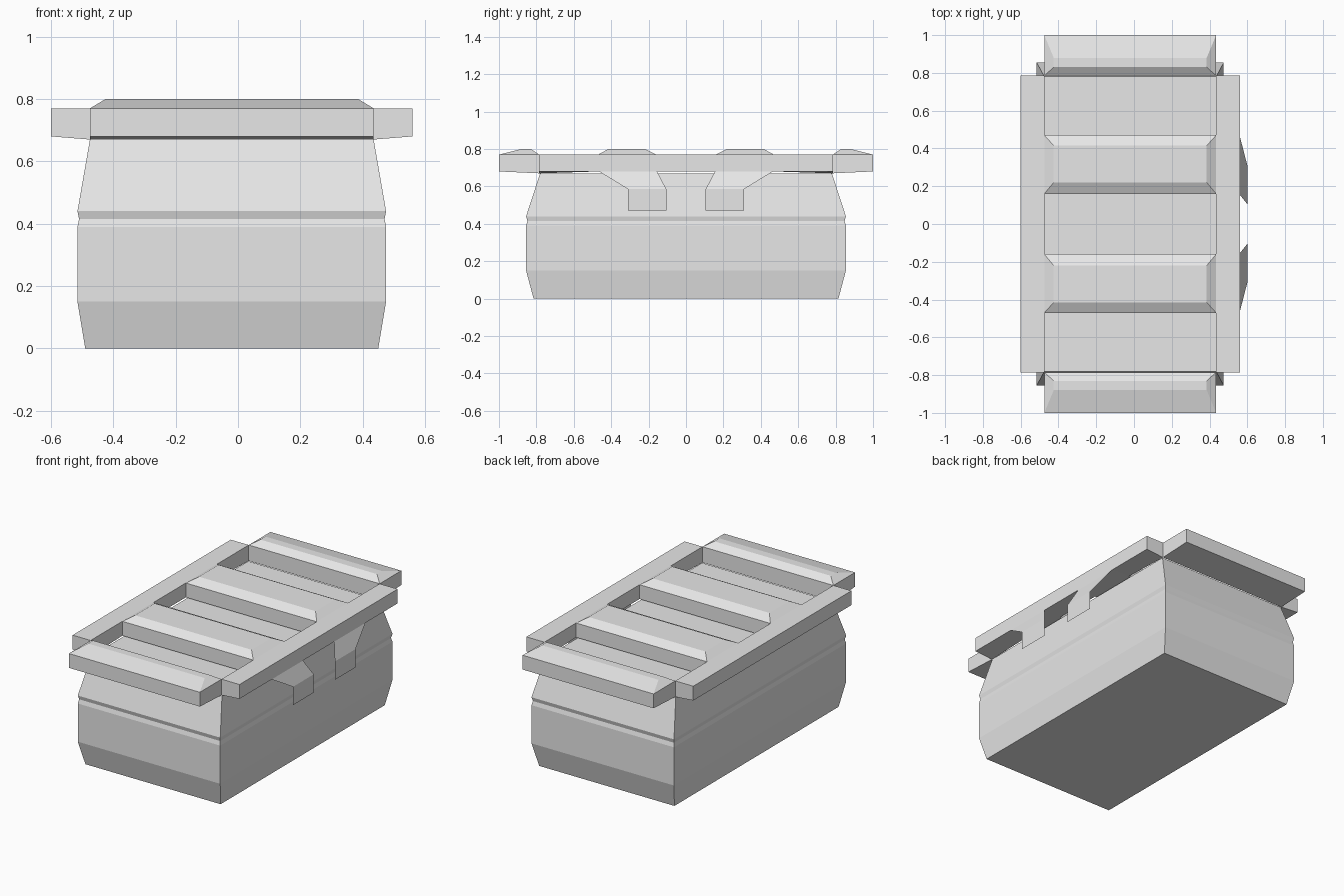
import bpy, bmesh

cube = bpy.data.objects.get("Cube")
if cube:
    bpy.data.objects.remove(cube, do_unlink=True)

grey = bpy.data.materials.new("plain grey")
grey.use_nodes = True
grey.diffuse_color = (0.8, 0.8, 0.8, 1)
grey.node_tree.nodes["Principled BSDF"].inputs["Base Color"].default_value = (0.8, 0.8, 0.8, 1)

MID = -0.02                 # the box sits slightly off centre in x
LEFT, RIGHT = MID - 0.455, MID + 0.455
UNDER, RIM, CROWN = 0.68, 0.77, 0.80
SEAT = 0.67                 # top of the box body


def finish(name, bm, closed=True):
    if closed:
        bmesh.ops.recalc_face_normals(bm, faces=bm.faces)
    mesh = bpy.data.meshes.new(name)
    bm.to_mesh(mesh)
    bm.free()
    mesh.materials.append(grey)
    obj = bpy.data.objects.new(name, mesh)
    bpy.context.collection.objects.link(obj)
    return obj


def loft(name, rings):
    """Skin matching rings of points and cap both ends."""
    bm = bmesh.new()
    loops = [[bm.verts.new(p) for p in ring] for ring in rings]
    for a, b in zip(loops, loops[1:]):
        for i in range(len(a)):
            j = (i + 1) % len(a)
            bm.faces.new((a[i], a[j], b[j], b[i]))
    bm.faces.new(loops[0][::-1])
    bm.faces.new(loops[-1])
    return finish(name, bm)


def rect(x0, x1, y0, y1, z):
    return [(x0, y0, z), (x1, y0, z), (x1, y1, z), (x0, y1, z)]


# Box body: tapered foot, straight wall, shallow groove, tapered shoulder
profile = [(0.47, 0.815, 0), (0.495, 0.855, 0.15), (0.495, 0.855, 0.39),
           (0.49, 0.848, 0.415), (0.495, 0.855, 0.44), (0.455, 0.78, SEAT)]
loft("box_body", [rect(MID - w, MID + w, -d, d, z) for w, d, z in profile])

# Lid slats and overhanging end bars, each with a chamfered crown
for side, label in ((-1, "front"), (1, "back")):
    for part, inner, outer, top_in, top_out, low in (
            ("slat", 0.16, 0.47, 0.22, 0.415, UNDER),
            ("end_bar", 0.785, 1.0, 0.83, 0.88, SEAT)):
        bottom = [(LEFT, side * inner, low), (RIGHT, side * inner, low),
                  (RIGHT, side * outer, UNDER), (LEFT, side * outer, UNDER)]
        loft(f"{label}_{part}", [
            bottom,
            rect(LEFT, RIGHT, side * inner, side * outer, RIM),
            rect(LEFT + 0.05, RIGHT - 0.05, side * top_in, side * top_out, CROWN)])

# Side rails: the inner lower edge dips to the body at each end
for name, inner, outer in (("right_rail", LEFT, -0.6), ("left_rail", RIGHT, 0.56)):
    loft(name, [[(inner, y, low), (outer, y, UNDER), (outer, y, RIM), (inner, y, RIM)]
                for y, low in ((-0.785, SEAT), (-0.47, UNDER), (0.47, UNDER), (0.785, SEAT))])

# Thin folded latch tabs on the left side
for side, label in ((-1, "front"), (1, "back")):
    bm = bmesh.new()
    rows = [[bm.verts.new((x, side * y, z)) for y in (near, far)]
            for x, near, far, z in ((0.56, 0.155, 0.465, UNDER),
                                    (0.6, 0.105, 0.31, 0.585),
                                    (0.6, 0.105, 0.31, 0.47))]
    for a, b in zip(rows, rows[1:]):
        face = bm.faces.new((a[0], b[0], b[1], a[1]))
        face.normal_update()
        if face.normal.x < 0:
            face.normal_flip()
    finish(f"{label}_latch_tab", bm, closed=False)
